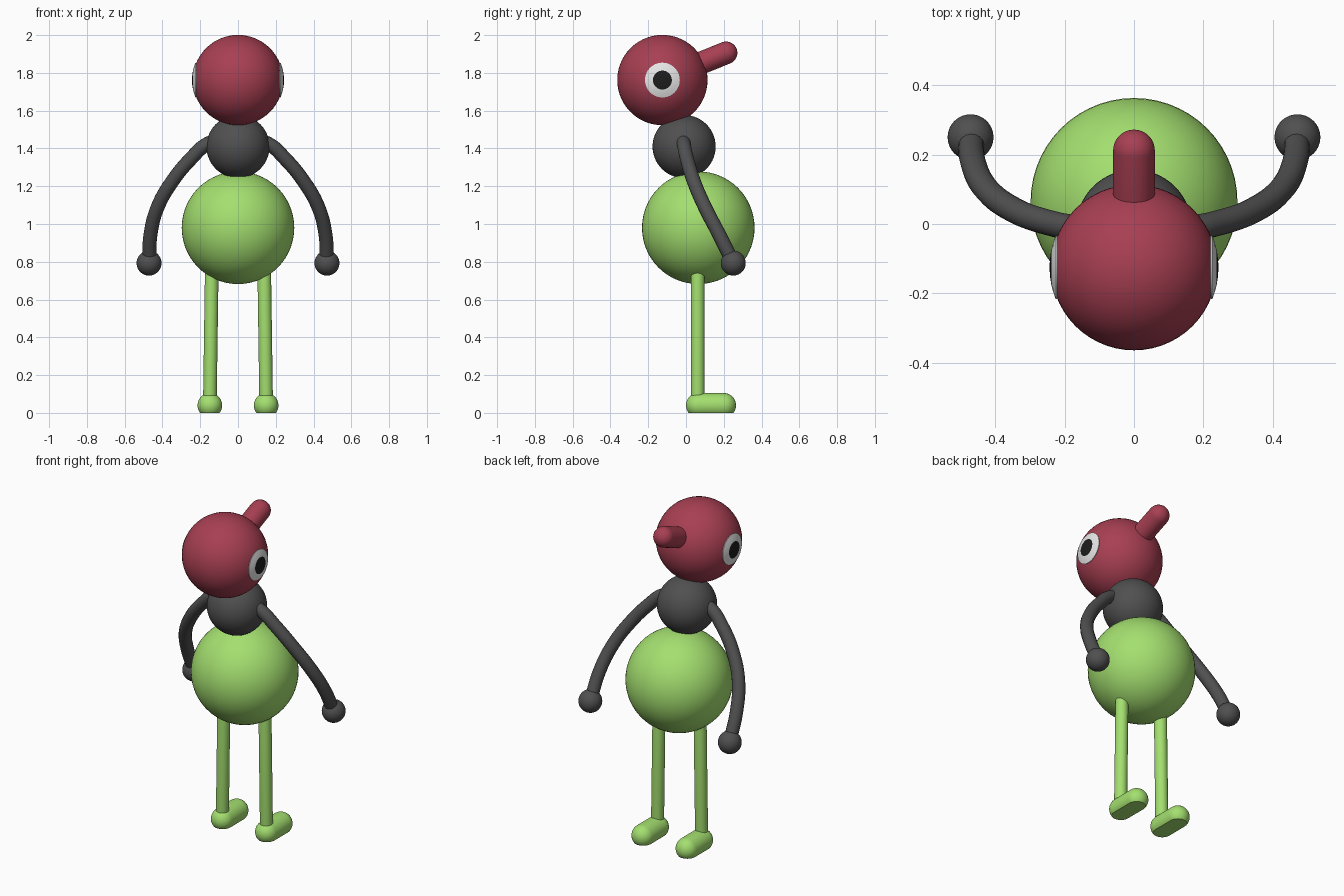
import bpy, bmesh
from math import sin, cos, pi
from mathutils import Vector, Matrix

cube = bpy.data.objects.get("Cube")
if cube:
    bpy.data.objects.remove(cube, do_unlink=True)


def material(name, rgb):
    m = bpy.data.materials.new(name)
    m.use_nodes = True
    m.diffuse_color = (*rgb, 1)
    m.node_tree.nodes["Principled BSDF"].inputs["Base Color"].default_value = (*rgb, 1)
    return m


RED = material("crimson", (0.39, 0.05, 0.085))
GREEN = material("lime green", (0.37, 0.74, 0.16))
GREY = material("charcoal", (0.08, 0.08, 0.08))
WHITE = material("eye white", (0.8, 0.8, 0.8))
BLACK = material("pupil black", (0.012, 0.012, 0.012))


def finish(obj, *mats):
    for m in mats:
        obj.data.materials.append(m)
    bpy.ops.object.select_all(action='DESELECT')
    obj.select_set(True)
    bpy.context.view_layer.objects.active = obj
    bpy.ops.object.shade_smooth_by_angle(angle=pi / 5)
    return obj


def add_mesh(name, bm, *mats):
    bmesh.ops.recalc_face_normals(bm, faces=bm.faces[:])
    mesh = bpy.data.meshes.new(name)
    bm.to_mesh(mesh)
    bm.free()
    obj = bpy.data.objects.new(name, mesh)
    bpy.context.collection.objects.link(obj)
    return finish(obj, *mats)


def lathe(profile, steps=48):
    """Spin (radius, height) points around z."""
    bm = bmesh.new()
    verts = [bm.verts.new((r, 0, z)) for r, z in profile]
    edges = [bm.edges.new(pair) for pair in zip(verts, verts[1:])]
    bmesh.ops.spin(bm, geom=verts + edges, axis=(0, 0, 1), cent=(0, 0, 0),
                   angle=2 * pi, steps=steps)
    bmesh.ops.remove_doubles(bm, verts=bm.verts[:], dist=1e-5)
    return bm


def capsule(start, end, radius, rings=10, steps=48):
    """A rod with round ends; equal ends give a ball."""
    start, end = Vector(start), Vector(end)
    axis = end - start
    arc = [pi / 2 * i / rings for i in range(rings + 1)]
    low = [(radius * sin(a), -radius * cos(a)) for a in arc]
    high = [(radius * cos(a), axis.length + radius * sin(a)) for a in arc]
    bm = lathe(low + high, steps)
    turn = Vector((0, 0, 1)).rotation_difference(axis) if axis.length else Matrix().to_quaternion()
    bm.transform(Matrix.Translation(start) @ turn.to_matrix().to_4x4())
    return bm


def ball(name, centre, radius, mat):
    add_mesh(name, capsule(centre, centre, radius, 14, 56), mat)


# Body, chest and head
HEAD = Vector((0, -0.125, 1.762))
ball("body", (0, 0.065, 0.98), 0.298, GREEN)
ball("chest", (0, -0.01, 1.41), 0.167, GREY)
ball("head", HEAD, 0.239, RED)
add_mesh("crest", capsule((0, 0.02, 1.828), (0, 0.212, 1.906), 0.06), RED)

# Arm path for the left side, shoulder to wrist
ARM = [(0.06, -0.015, 1.45), (0.16, -0.012, 1.425), (0.25, 0.005, 1.345),
       (0.345, 0.04, 1.23), (0.425, 0.1, 1.09), (0.463, 0.175, 0.945),
       (0.47, 0.247, 0.8)]

for side, s in (("left", 1), ("right", -1)):
    # Eye: thin curved cap over the head, pupil coloured by angle
    R, pupil, rim = 0.2435, 0.207, 0.388
    angles = [0, pupil / 2, pupil, (pupil + rim) / 2, rim]
    outer = [(R * sin(a), R * cos(a)) for a in angles]
    inner = [(r * 0.97, z * 0.97) for r, z in reversed(outer)]
    bm = lathe(outer + inner)
    for f in bm.faces:
        c = f.calc_center_median()
        if c.z > R * cos(pupil) and c.xy.length < R * sin(pupil):
            f.material_index = 1
    bm.transform(Matrix.Translation(HEAD) @ Matrix.Rotation(s * pi / 2, 4, 'Y'))
    add_mesh(side + "_eye", bm, WHITE, BLACK)

    # Curved arm and round hand
    curve = bpy.data.curves.new(side + "_arm", 'CURVE')
    curve.dimensions = '3D'
    curve.bevel_depth = 0.037
    curve.bevel_resolution = 6
    curve.use_fill_caps = True
    spline = curve.splines.new('BEZIER')
    spline.bezier_points.add(len(ARM) - 1)
    for p, (x, y, z) in zip(spline.bezier_points, ARM):
        p.co = (s * x, y, z)
        p.handle_left_type = p.handle_right_type = 'AUTO'
    arm = bpy.data.objects.new(side + "_arm", curve)
    bpy.context.collection.objects.link(arm)
    bpy.ops.object.select_all(action='DESELECT')
    arm.select_set(True)
    bpy.context.view_layer.objects.active = arm
    bpy.ops.object.convert(target='MESH')
    finish(bpy.context.view_layer.objects.active, GREY)
    ball(side + "_hand", (s * 0.471, 0.25, 0.793), 0.066, GREY)

    # Leg and flat-soled foot
    add_mesh(side + "_leg",
             capsule((s * 0.138, 0.062, 0.82), (s * 0.149, 0.062, 0.05), 0.036), GREEN)
    bm = capsule((s * 0.149, 0.065, 0.04), (s * 0.149, 0.2, 0.04), 0.065)
    cut = bmesh.ops.bisect_plane(bm, geom=bm.verts[:] + bm.edges[:] + bm.faces[:],
                                 plane_co=(0, 0, 0), plane_no=(0, 0, 1), clear_inner=True)
    rim_edges = [e for e in cut["geom_cut"] if isinstance(e, bmesh.types.BMEdge)]
    bmesh.ops.holes_fill(bm, edges=rim_edges)
    add_mesh(side + "_foot", bm, GREEN)
